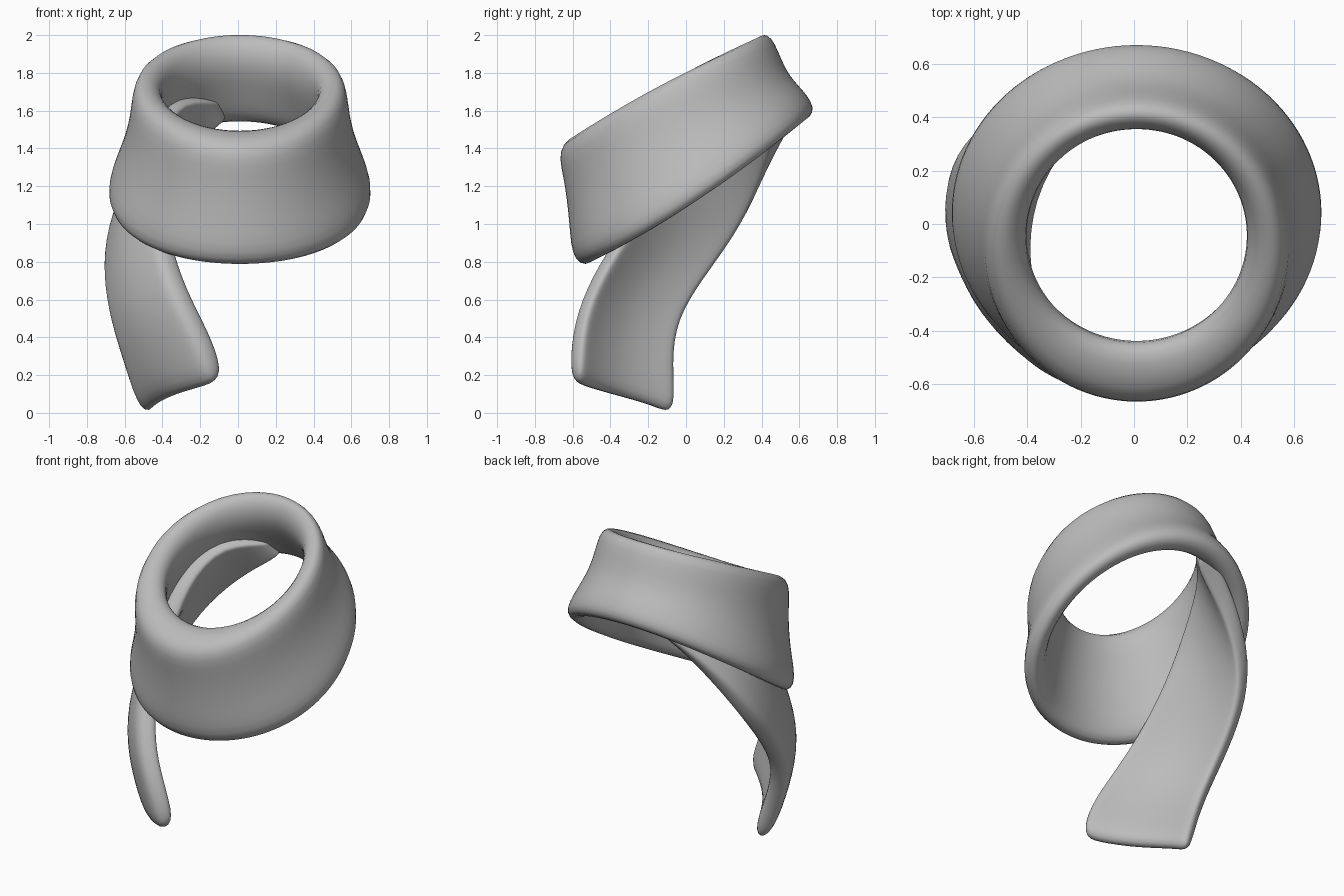
import bpy, bmesh, math
from mathutils import Vector

cube = bpy.data.objects.get("Cube")
if cube:
    bpy.data.objects.remove(cube)

# Single wool colour
wool = bpy.data.materials.new("grey wool")
wool.use_nodes = True
wool.diffuse_color = (0.5, 0.5, 0.5, 1)
wool.node_tree.nodes["Principled BSDF"].inputs["Base Color"].default_value = (0.5, 0.5, 0.5, 1)


def loft(name, sections, closed):
    """Skin a list of equal loops, then smooth the result."""
    bm = bmesh.new()
    rings = [[bm.verts.new(p) for p in s] for s in sections]
    n = len(rings[0])
    for i in range(len(rings) - (0 if closed else 1)):
        a, b = rings[i], rings[(i + 1) % len(rings)]
        for j in range(n):
            k = (j + 1) % n
            bm.faces.new((a[j], a[k], b[k], b[j]))
    if not closed:
        for r in (rings[0], rings[-1]):
            for j in range(n // 2 - 1):
                bm.faces.new((r[j], r[j + 1], r[n - 2 - j], r[n - 1 - j]))
    bmesh.ops.recalc_face_normals(bm, faces=bm.faces)
    mesh = bpy.data.meshes.new(name)
    bm.to_mesh(mesh)
    bm.free()
    mesh.materials.append(wool)
    mesh.shade_smooth()
    obj = bpy.data.objects.new(name, mesh)
    bpy.context.collection.objects.link(obj)
    sub = obj.modifiers.new("soft cloth", "SUBSURF")
    sub.levels = sub.render_levels = 2
    return obj


def strip(a, b, out, bulge, thick):
    """Cross-section of a cloth band from edge a to edge b, bowed along out."""
    us = (0, 0.12, 0.5, 0.88, 1)
    mid = [a.lerp(b, u) + out * bulge * 4 * u * (1 - u) for u in us]
    front = [m + out * thick / 2 for m in mid]
    back = [m - out * thick / 2 for m in mid]
    return front + back[::-1]


# Tilted neck wrap: its profile at the front (y, z), side (x, z) and back (y, z),
# running from the upper inner rim down the outside and up the inside
profile = [
    ((-0.45, 1.53), (0.40, 1.76), (0.37, 2.00)),
    ((-0.70, 1.43), (0.57, 1.78), (0.46, 2.02)),
    ((-0.65, 1.25), (0.58, 1.55), (0.53, 1.80)),
    ((-0.62, 1.00), (0.64, 1.35), (0.63, 1.71)),
    ((-0.61, 0.78), (0.735, 1.13), (0.71, 1.59)),
    ((-0.46, 0.77), (0.60, 1.09), (0.57, 1.51)),
    ((-0.48, 1.10), (0.52, 1.30), (0.46, 1.68)),
    ((-0.43, 1.40), (0.42, 1.55), (0.34, 1.85)),
]
wrap = []
COUNT = 28
for i in range(COUNT):
    t = 2 * math.pi * i / COUNT
    c, s = math.cos(t), math.sin(t)
    loop = []
    for (fy, fz), (sx, sz), (by, bz) in profile:
        y = (fy + by) / 2 + s * (by - fy) / 2
        z = sz + s * (bz - fz) / 2 + s * s * ((bz + fz) / 2 - sz)
        loop.append((0.01 + sx * c, y, z))
    wrap.append(loop)
loft("neck_wrap", wrap, True)

# Hanging tail: front edge, back edge and bow, from inside the wrap to the tip
edges = [
    ((-0.10, 0.50, 1.65), (-0.06, 0.55, 1.57), 0.0),
    ((-0.34, 0.29, 1.70), (-0.28, 0.49, 1.43), 0.0),
    ((-0.43, 0.01, 1.48), (-0.53, 0.39, 1.19), 0.03),
    ((-0.42, -0.20, 1.14), (-0.65, 0.26, 0.95), 0.06),
    ((-0.37, -0.41, 0.85), (-0.67, 0.07, 0.70), 0.08),
    ((-0.27, -0.54, 0.60), (-0.64, -0.06, 0.49), 0.08),
    ((-0.15, -0.59, 0.38), (-0.57, -0.09, 0.26), 0.08),
    ((-0.09, -0.59, 0.17), (-0.48, -0.06, -0.03), 0.08),
]
tail = []
for i, (f, k, bow) in enumerate(edges):
    f, k = Vector(f), Vector(k)
    before, after = edges[max(i - 1, 0)], edges[min(i + 1, len(edges) - 1)]
    along = Vector(after[0]) + Vector(after[1]) - Vector(before[0]) - Vector(before[1])
    out = along.cross(k - f).normalized()
    centre = (f + k) / 2
    if out.x * centre.x + out.y * centre.y < 0:
        out = -out
    tail.append(strip(f, k, out, bow, 0.12))
# Hollow the hem between its two corners
for j in (2, 3, 6, 7):
    tail[-1][j].z += 0.04
loft("hanging_tail", tail, False)
